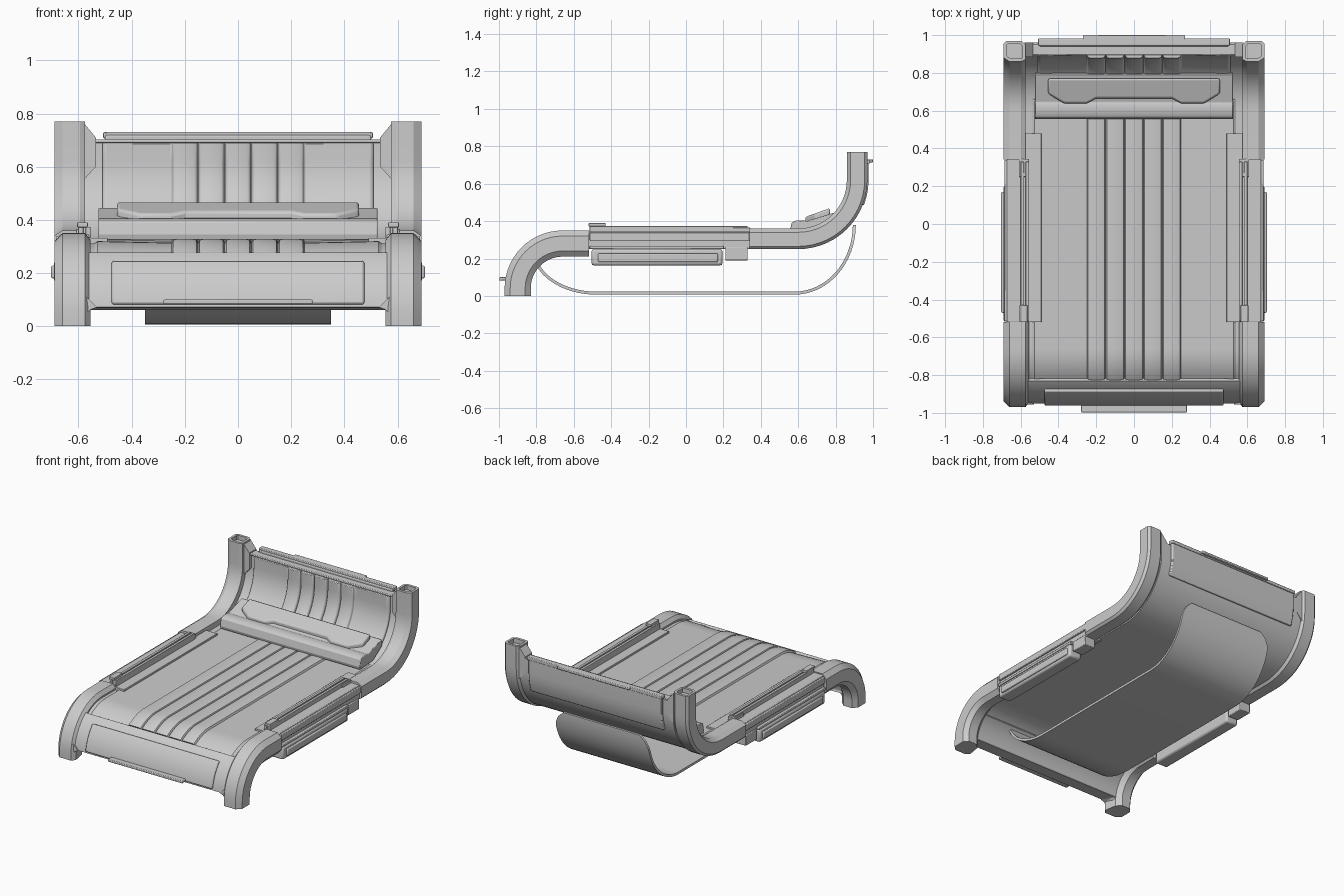
import bpy, bmesh, math

if "Cube" in bpy.data.objects:
    bpy.data.objects.remove(bpy.data.objects["Cube"])

# Bed line in the y-z plane: front leg, front arc, flat deck, back arc, back post
RF, RB = 0.28, 0.30
BREAKS = [0.04, 0.04 + RF * math.pi / 2]
BREAKS += [BREAKS[1] + 1.26, BREAKS[1] + 1.26 + RB * math.pi / 2]


def frame(s):
    a, b, c, d = BREAKS
    if s < a:
        return (-0.94, s, -1, 0)
    if s < b:
        t = (s - a) / RF
        return (-0.66 - RF * math.cos(t), 0.04 + RF * math.sin(t), -math.cos(t), math.sin(t))
    if s < c:
        return (-0.66 + s - b, 0.32, 0, 1)
    if s < d:
        t = (s - c) / RB
        return (0.60 + RB * math.sin(t), 0.62 - RB * math.cos(t), -math.sin(t), math.cos(t))
    return (0.90, 0.62 + s - d, -1, 0)


def frames(s0, s1):
    stations = {s0, s1} | {b for b in BREAKS if s0 < b < s1}
    for lo, hi in ((BREAKS[0], BREAKS[1]), (BREAKS[2], BREAKS[3])):
        stations |= {lo + (hi - lo) * i / 14 for i in range(15) if s0 < lo + (hi - lo) * i / 14 < s1}
    out = []
    for s in sorted(stations):
        if not out or s - out[-1] > 1e-4:
            out.append(s)
    return [frame(s) for s in out]


def finish(name, bm, mirror=False, bevel=0.0):
    bmesh.ops.recalc_face_normals(bm, faces=bm.faces)
    me = bpy.data.meshes.new(name)
    bm.to_mesh(me)
    bm.free()
    ob = bpy.data.objects.new(name, me)
    bpy.context.collection.objects.link(ob)
    if bevel:
        m = ob.modifiers.new("bevel", 'BEVEL')
        m.width, m.segments, m.limit_method = bevel, 2, 'ANGLE'
    if mirror:
        ob.modifiers.new("mirror", 'MIRROR').use_mirror_merge = False
    bpy.context.view_layer.objects.active = ob
    ob.select_set(True)
    bpy.ops.object.shade_smooth_by_angle(angle=math.radians(25))
    ob.select_set(False)
    return ob


def sweep(name, path, section, mirror=False, bevel=0.0, hollow=False, widths=None):
    """Sweep an (x, offset) section along y-z frames."""
    bm = bmesh.new()
    rings = []
    for i, (y, z, ny, nz) in enumerate(path):
        w = widths[i] if widths else 1
        rings.append([bm.verts.new((x * w, y + d * ny, z + d * nz)) for x, d in section])
    n = len(section)
    for a, b in zip(rings, rings[1:]):
        for i in range(n):
            bm.faces.new((a[i], a[(i + 1) % n], b[(i + 1) % n], b[i]))
    bm.faces.new(rings[0])
    cap = bm.faces.new(rings[-1])
    bmesh.ops.recalc_face_normals(bm, faces=bm.faces)
    if hollow:
        bmesh.ops.inset_region(bm, faces=[cap], thickness=0.018)
        r = bmesh.ops.extrude_discrete_faces(bm, faces=[cap])
        bmesh.ops.translate(bm, verts=r['faces'][0].verts, vec=(0, 0, -0.03))
    return finish(name, bm, mirror, bevel)


def rect(x0, x1, d0, d1):
    return [(x0, d0), (x1, d0), (x1, d1), (x0, d1)]


def box(name, x, y, z, mirror=False, bevel=0.004):
    bm = bmesh.new()
    bmesh.ops.create_cube(bm, size=1)
    for v in bm.verts:
        v.co = [lo + (c + 0.5) * (hi - lo) for c, (lo, hi) in zip(v.co, (x, y, z))]
    return finish(name, bm, mirror, bevel)


def prism(name, pts, place, t0, t1, mirror=False, bevel=0.0):
    """Extrude a 2D outline; place maps (u, v, t) to 3D."""
    bm = bmesh.new()
    lo = [bm.verts.new(place(u, v, t0)) for u, v in pts]
    hi = [bm.verts.new(place(u, v, t1)) for u, v in pts]
    n = len(pts)
    bm.faces.new(lo)
    bm.faces.new(hi)
    for i in range(n):
        bm.faces.new((lo[i], lo[(i + 1) % n], hi[(i + 1) % n], hi[i]))
    return finish(name, bm, mirror, bevel)


def padded(half, h, groove, bottom):
    """Section with five rounded channels in the middle and flat sides."""
    pts = [(-half, bottom), (-half, -0.008), (-half + 0.012, 0)]
    for i in range(5):
        x0, x1 = -0.25 + i * 0.1, -0.15 + i * 0.1
        pts += [(x0, groove), (x0 + 0.006, h * 0.6), (x0 + 0.02, h),
                (x1 - 0.02, h), (x1 - 0.006, h * 0.6)]
    return pts + [(0.25, groove), (half - 0.012, 0), (half, -0.008), (half, bottom)]


# Side rails: chamfered tubes forming front legs and back posts
sweep("front_leg", frames(0, 0.62),
      [(0.57, -0.08), (0.555, 0.005), (0.575, 0.03), (0.66, 0.03), (0.69, 0),
       (0.69, -0.08), (0.665, -0.11), (0.60, -0.11)], True)
sweep("back_post", frames(1.48, 2.361),
      [(0.575, -0.05), (0.575, 0.03), (0.595, 0.04), (0.66, 0.04), (0.69, 0.02),
       (0.69, -0.055), (0.675, -0.07), (0.595, -0.07)], True, hollow=True)

# Shell under the mattress, front panel and back panel
sweep("bed_shell", frames(0.24, 2.291), rect(-0.575, 0.575, -0.06, -0.008))
sweep("front_panel", frames(0.07, 0.305), rect(-0.575, 0.575, -0.08, 0.012), bevel=0.005)
sweep("front_plate", frames(0.08, 0.25), rect(-0.475, 0.475, 0.0, 0.026), bevel=0.008)
box("front_handle", (-0.28, 0.28), (-0.998, -0.95), (0.083, 0.10))
sweep("back_panel", frames(2.10, 2.31), rect(-0.50, 0.50, -0.076, -0.04), bevel=0.006)
box("back_top_bar", (-0.507, 0.507), (0.945, 0.982), (0.707, 0.73))
box("back_handle", (-0.27, 0.27), (0.97, 1.0), (0.714, 0.73))
box("back_inner_lip", (-0.54, 0.54), (0.895, 0.95), (0.69, 0.703))
prism("back_post_gusset", [(0.58, 0.765), (0.535, 0.71), (0.535, 0.60), (0.58, 0.55)],
      lambda u, v, t: (u, t, v), 0.885, 0.96, True)
prism("front_leg_gusset", [(0.58, 0.02), (0.57, 0.045), (0.555, 0.062), (0.53, 0.072), (0.58, 0.12)],
      lambda u, v, t: (u, t, v), -0.955, -0.86, True)

# Mattress with channels, thicker backrest pad
sweep("mattress", frames(0.31, 1.80), padded(0.54, 0.009, -0.006, -0.03))
rest = frames(1.80, 2.28)
rest = [(y, z, ny, nz) for y, z, ny, nz in rest]
sweep("backrest_pad", rest, [(x, d + 0.012) for x, d in padded(0.51, 0.012, -0.008, -0.03)], bevel=0.004)
sweep("mattress_side_strip", frames(0.62, 1.62), rect(0.49, 0.575, -0.02, 0.012), True, 0.003)

# Headrest: base wedge, front roll and shaped cushion
prism("headrest_base", [(0.56, 0.325), (0.555, 0.345), (0.565, 0.392), (0.585, 0.402), (0.63, 0.405),
                        (0.645, 0.40), (0.79, 0.445), (0.80, 0.40), (0.70, 0.335)],
      lambda u, v, t: (t, u, v), -0.525, 0.525, bevel=0.004)
cushion = [(-0.455, 0.77), (-0.455, 0.69), (-0.37, 0.638), (-0.25, 0.638), (-0.2, 0.665)]
cushion += [(-x, y) for x, y in reversed(cushion)]
prism("headrest_cushion", cushion,
      lambda u, v, t: (u, v, 0.395 + (v - 0.635) * 0.36 + t), -0.02, 0.026, bevel=0.01)

# Middle side rails with slots, storage trays and clamps
box("side_rail_body", (0.56, 0.672), (-0.52, 0.345), (0.25, 0.345), True)
for i, x in enumerate((0.555, 0.582)):
    box(f"side_top_strip_{i}", (x, x + 0.019), (-0.515, 0.33), (0.33, 0.374), True, 0.003)
box("side_outer_strip", (0.62, 0.685), (-0.515, 0.34), (0.295, 0.338), True)
box("side_shelf", (0.60, 0.69), (-0.515, 0.20), (0.25, 0.268), True)
box("side_tray", (0.60, 0.692), (-0.505, 0.195), (0.163, 0.25), True, 0.012)
box("side_tray_cover", (0.68, 0.703), (-0.47, 0.17), (0.18, 0.228), True, 0.006)
box("side_latch", (0.60, 0.68), (0.21, 0.33), (0.19, 0.26), True)
box("front_clamp", (0.565, 0.605), (-0.52, -0.43), (0.372, 0.39), True, 0.003)
box("front_clamp_foot", (0.57, 0.60), (-0.51, -0.45), (0.34, 0.375), True, 0.003)
box("back_clamp", (0.555, 0.61), (0.25, 0.345), (0.335, 0.365), True, 0.003)

# Curved under-band hanging below the bed
band = []
for cy, cz, ry, rz, a0, a1 in ((-0.48, 0.25, 0.335, 0.235, 180, 270), (0.58, 0.38, 0.32, 0.365, 270, 360)):
    for i in range(17):
        a = math.radians(a0 + (a1 - a0) * i / 16)
        n = math.hypot(math.cos(a) / ry, math.sin(a) / rz)
        band.append((cy + ry * math.cos(a), cz + rz * math.sin(a),
                     -math.cos(a) / ry / n, -math.sin(a) / rz / n))
wide = [1.0] * (len(band) - 3) + [0.98, 0.93, 0.82]
sweep("under_band", band, rect(-0.35, 0.35, -0.008, 0.008), widths=wide)
